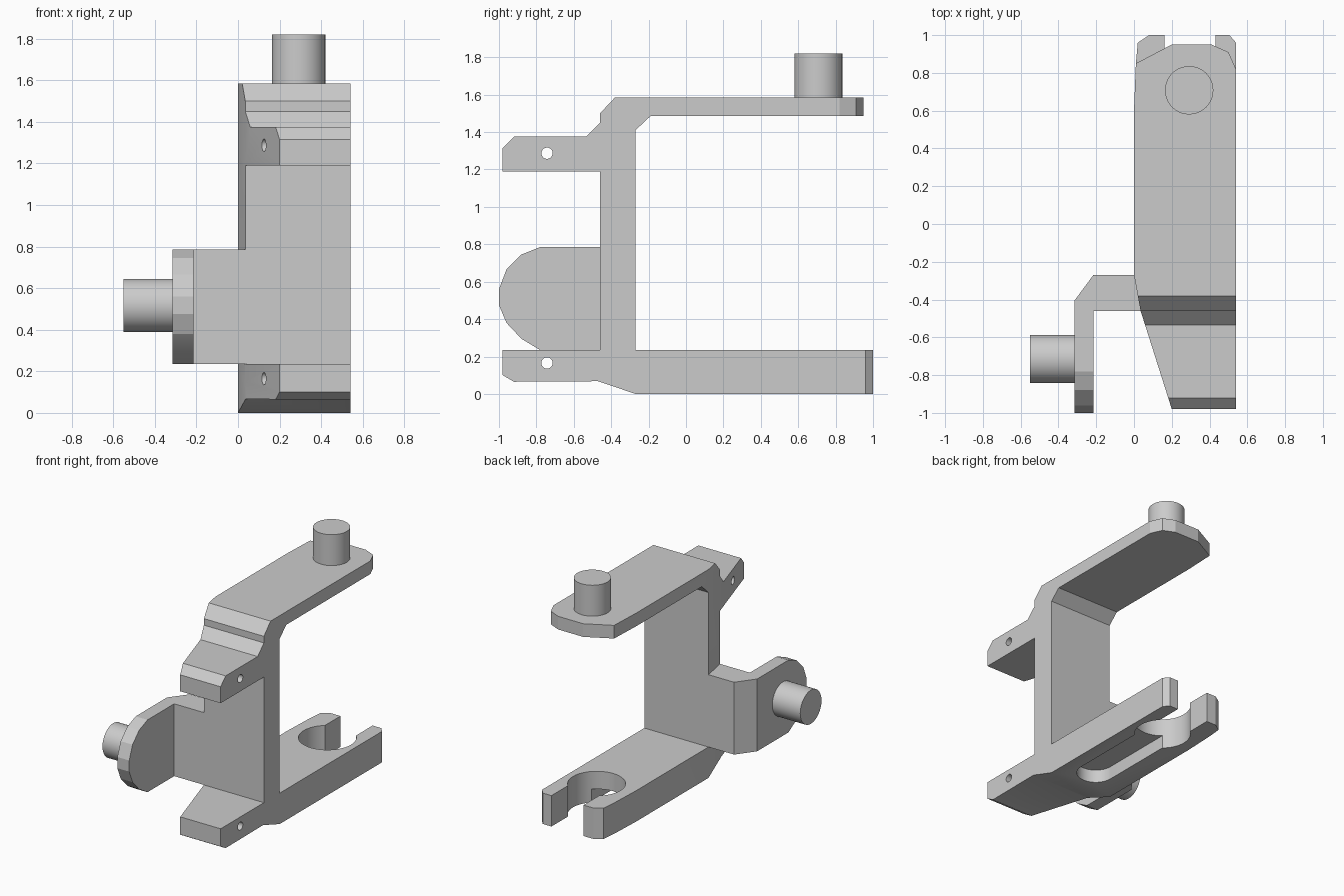
import bpy, bmesh
from mathutils import Vector

cube = bpy.data.objects.get("Cube")
if cube:
    bpy.data.objects.remove(cube, do_unlink=True)

grey = bpy.data.materials.new("plain grey")
grey.use_nodes = True
colour = (0.6, 0.6, 0.6, 1)
grey.diffuse_color = colour
grey.node_tree.nodes["Principled BSDF"].inputs["Base Color"].default_value = colour


def prism(name, points, axis, low, high):
    """Extrude a flat outline along x or z."""
    bm = bmesh.new()
    place = {"x": lambda a, b: (low, a, b), "z": lambda a, b: (a, b, low)}[axis]
    face = bm.faces.new([bm.verts.new(place(a, b)) for a, b in points])
    ext = bmesh.ops.extrude_face_region(bm, geom=[face])
    shift = Vector((high - low, 0, 0)) if axis == "x" else Vector((0, 0, high - low))
    bmesh.ops.translate(bm, vec=shift,
                        verts=[v for v in ext["geom"] if isinstance(v, bmesh.types.BMVert)])
    bmesh.ops.recalc_face_normals(bm, faces=bm.faces)
    mesh = bpy.data.meshes.new(name)
    bm.to_mesh(mesh)
    bm.free()
    obj = bpy.data.objects.new(name, mesh)
    bpy.context.collection.objects.link(obj)
    mesh.materials.append(grey)
    return obj


def cylinder(name, centre, radius, depth, along_x=False):
    bpy.ops.mesh.primitive_cylinder_add(vertices=40, radius=radius, depth=depth, location=centre,
                                        rotation=(0, 1.570796 if along_x else 0, 0))
    obj = bpy.context.object
    obj.name = name
    obj.data.materials.append(grey)
    return obj


def combine(target, tool, operation):
    """Apply a boolean and discard the tool."""
    mod = target.modifiers.new("cut", "BOOLEAN")
    mod.operation, mod.solver, mod.object = operation, "EXACT", tool
    bpy.context.view_layer.objects.active = target
    bpy.ops.object.modifier_apply(modifier=mod.name)
    bpy.data.objects.remove(tool, do_unlink=True)


def smooth(obj):
    bpy.ops.object.select_all(action="DESELECT")
    obj.select_set(True)
    bpy.context.view_layer.objects.active = obj
    bpy.ops.object.shade_smooth_by_angle(angle=0.35)


# Plan outline shared by both arms: tapered front, straight sides
front_edge = [(0, 0.6), (0, -0.27), (0.035, -0.46), (0.2, -0.98), (0.54, -0.98)]
lower_plan = front_edge + [(0.54, 0.96), (0.505, 1), (0.08, 1), (0.02, 0.96), (0.01, 0.85)]
upper_plan = front_edge + [(0.54, 0.82), (0.5, 0.91), (0.41, 0.95), (0.2, 0.95), (0.01, 0.85)]

# Lower arm with chamfered front tab
lower_side = [(-0.98, 0.235), (-0.98, 0.1), (-0.92, 0.065), (-0.47, 0.068),
              (-0.27, 0), (1, 0), (1, 0.235)]
frame = prism("bracket_frame", lower_side, "x", -0.1, 0.54)
combine(frame, prism("plan", lower_plan, "z", -0.2, 0.4), "INTERSECT")

# Upright wall, front tab and top arm
upper_side = [(-0.46, 0.15), (-0.46, 1.19), (-0.98, 1.19), (-0.98, 1.315), (-0.92, 1.375),
              (-0.535, 1.375), (-0.46, 1.45), (-0.46, 1.5), (-0.38, 1.585), (0.95, 1.585),
              (0.95, 1.485), (-0.19, 1.485), (-0.27, 1.41), (-0.27, 0.15)]
upper = prism("upper", upper_side, "x", -0.1, 0.54)
combine(upper, prism("plan", upper_plan, "z", 0, 2), "INTERSECT")
combine(frame, upper, "UNION")

# Side ear: bent plate trimmed to a rounded front
ear_plan = [(0.1, -0.27), (-0.215, -0.27), (-0.315, -0.405), (-0.315, -1), (-0.215, -1),
            (-0.215, -0.46), (0.1, -0.46)]
ear_side = [(-0.2, 0.785), (-0.78, 0.785), (-0.88, 0.745), (-0.96, 0.665), (-1, 0.56),
            (-1, 0.475), (-0.96, 0.38), (-0.88, 0.295), (-0.78, 0.235), (-0.2, 0.235)]
ear = prism("ear", ear_plan, "z", 0.1, 0.9)
combine(ear, prism("ear_side", ear_side, "x", -0.5, 0.3), "INTERSECT")
combine(frame, ear, "UNION")

# Socket with open mouth in the lower arm
combine(frame, cylinder("socket", (0.29, 0.66, 0.12), 0.2, 0.6), "DIFFERENCE")
mouth = [(0.162, 0.6), (0.162, 1.1), (0.432, 1.1), (0.432, 0.6)]
combine(frame, prism("mouth", mouth, "z", -0.1, 0.4), "DIFFERENCE")

# Blind groove underneath with a round front end
combine(frame, cylinder("groove_end", (0.297, -0.07, 0), 0.135, 0.2), "DIFFERENCE")
groove = [(0.162, -0.07), (0.432, -0.07), (0.432, 0.7), (0.162, 0.7)]
combine(frame, prism("groove", groove, "z", -0.1, 0.1), "DIFFERENCE")

# Cross holes through both front tabs
for z in (0.165, 1.287):
    combine(frame, cylinder("tab_hole", (0.3, -0.743, z), 0.03, 1, True), "DIFFERENCE")
smooth(frame)

# Pins
smooth(cylinder("top_pin", (0.292, 0.708, 1.7), 0.128, 0.24))
smooth(cylinder("side_pin", (-0.43, -0.715, 0.517), 0.128, 0.24, True))
